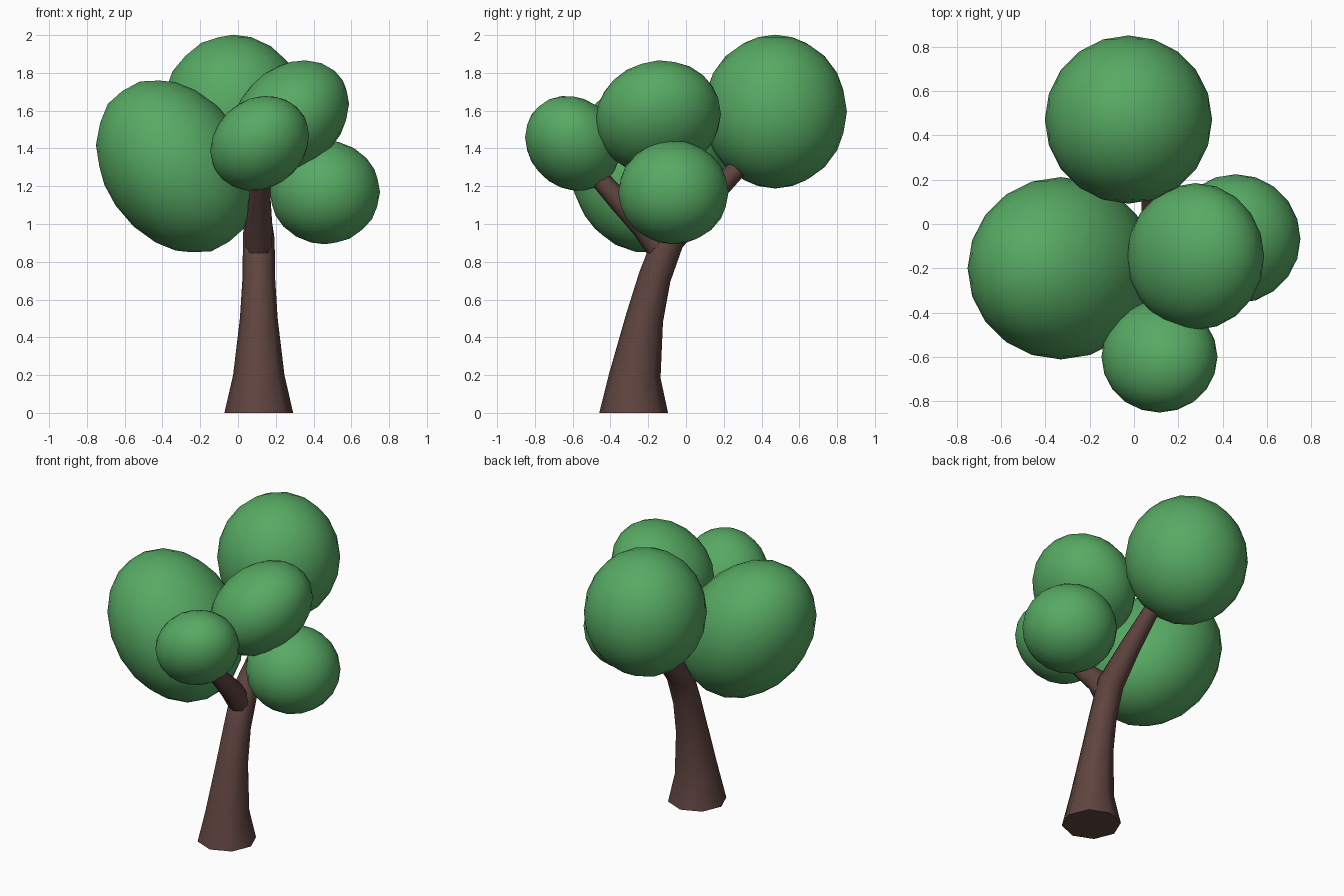
import bpy, bmesh, math
from mathutils import Vector, Matrix

if "Cube" in bpy.data.objects:
    bpy.data.objects.remove(bpy.data.objects["Cube"])


def material(name, rgb):
    m = bpy.data.materials.new(name)
    m.diffuse_color = (*rgb, 1)
    m.use_nodes = True
    m.node_tree.nodes["Principled BSDF"].inputs["Base Color"].default_value = m.diffuse_color
    return m


GREEN = material("leaf green", (0.095, 0.40, 0.125))
BROWN = material("bark brown", (0.115, 0.058, 0.050))


def finish(name, bm, mat):
    bmesh.ops.recalc_face_normals(bm, faces=bm.faces[:])
    mesh = bpy.data.meshes.new(name)
    bm.to_mesh(mesh)
    bm.free()
    mesh.materials.append(mat)
    ob = bpy.data.objects.new(name, mesh)
    bpy.context.collection.objects.link(ob)
    bpy.ops.object.select_all(action='DESELECT')
    ob.select_set(True)
    bpy.context.view_layer.objects.active = ob
    bpy.ops.object.shade_smooth_by_angle(angle=math.radians(50))


def tube(name, path, sides=8):
    """Tapered limb through (x, y, z, radius) points; rings follow the bend."""
    bm = bmesh.new()
    pts = [Vector(p[:3]) for p in path]
    rings = []
    for i, p in enumerate(pts):
        t = (pts[min(i + 1, len(pts) - 1)] - pts[max(i - 1, 0)]).normalized()
        if p.z == 0:
            t = Vector((0, 0, 1))
        u = Vector((1, 0, 0))
        u = (u - t * u.dot(t)).normalized()
        v = t.cross(u)
        r = path[i][3]
        angles = [2 * math.pi * k / sides for k in range(sides)]
        rings.append([bm.verts.new(p + r * (u * math.cos(a) + v * math.sin(a)))
                      for a in angles])
    for a, b in zip(rings, rings[1:]):
        for k in range(sides):
            n = (k + 1) % sides
            bm.faces.new((a[k], a[n], b[n], b[k]))
    bm.faces.new(rings[0][::-1])
    bm.faces.new(rings[-1])
    finish(name, bm, BROWN)


def leaf_ball(name, centre, half, xz=0.0, yz=0.0):
    """Ellipsoid with given half extents, leaning by the xz and yz terms."""
    a, b, c = half
    p, q = xz / a, yz / b
    lean = Matrix(((a, 0, 0, 0), (0, b, 0, 0),
                   (p, q, math.sqrt(c * c - p * p - q * q), 0), (0, 0, 0, 1)))
    bm = bmesh.new()
    bmesh.ops.create_icosphere(bm, subdivisions=3, radius=1.0,
                               matrix=Matrix.Translation(centre) @ lean)
    finish(name, bm, GREEN)


# Trunk, flared at the foot and bending into the back branch
tube("trunk", [(.11, -.277, 0, .182), (.11, -.27, .2, .136), (.11, -.22, .5, .10),
               (.11, -.165, .72, .086), (.11, -.09, .92, .084),
               (.10, .08, 1.10, .066), (.085, .27, 1.29, .05)])
# Front branch
tube("front_branch", [(.11, -.12, .84, .07), (.11, -.22, .99, .072),
                      (.115, -.36, 1.13, .058), (.12, -.52, 1.31, .048)])

# Foliage
leaf_ball("back_foliage", (-.025, .472, 1.595), (.378, .38, .407))
leaf_ball("left_foliage", (-.33, -.20, 1.305), (.422, .412, .46), xz=-.048)
leaf_ball("upper_right_foliage", (.278, -.147, 1.565), (.31, .332, .302), xz=.022, yz=.006)
leaf_ball("front_foliage", (.115, -.60, 1.427), (.262, .252, .252), xz=.01, yz=-.008)
leaf_ball("lower_right_foliage", (.46, -.067, 1.168), (.292, .292, .275))
